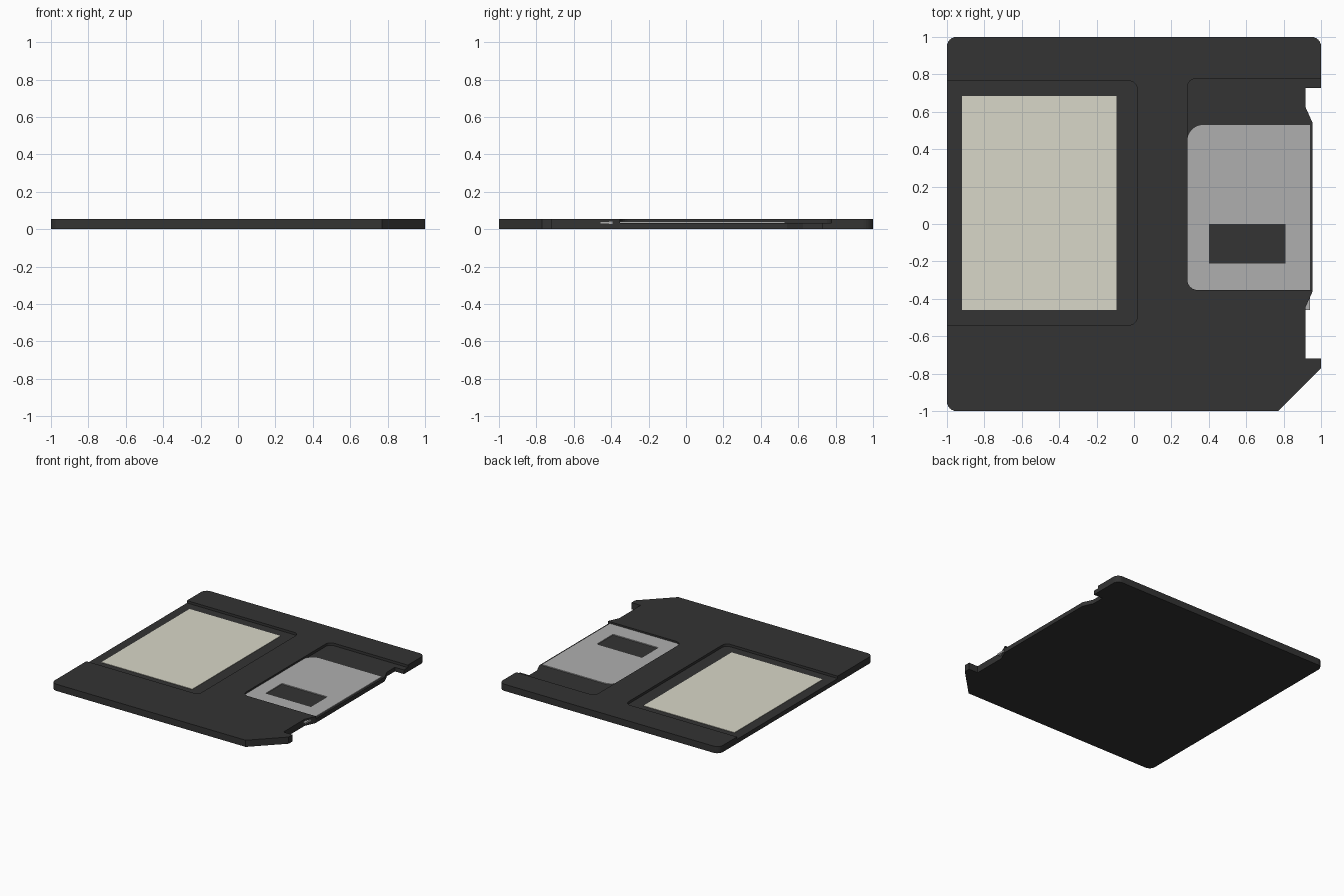
import bpy, bmesh, math
from mathutils import Vector

if "Cube" in bpy.data.objects:
    bpy.data.objects.remove(bpy.data.objects["Cube"])

def material(name, rgb):
    m = bpy.data.materials.new(name)
    m.diffuse_color = (*rgb, 1)
    m.use_nodes = True
    m.node_tree.nodes["Principled BSDF"].inputs["Base Color"].default_value = m.diffuse_color
    return m

DARK = material("dark_plastic", (0.033, 0.033, 0.033))
METAL = material("shutter_metal", (0.43, 0.43, 0.43))
PAPER = material("label_paper", (0.69, 0.68, 0.58))

def outline(points, steps=6):
    """Points are (x, y) or (x, y, radius) going counter-clockwise."""
    out = []
    for i, p in enumerate(points):
        c = Vector(p[:2])
        if len(p) < 3:
            out.append(c)
            continue
        u = (Vector(points[i - 1][:2]) - c).normalized() * p[2]
        v = (Vector(points[(i + 1) % len(points)][:2]) - c).normalized() * p[2]
        for k in range(steps + 1):
            a = math.pi / 2 * k / steps
            out.append(c + u * (1 - math.sin(a)) + v * (1 - math.cos(a)))
    return out

def prism(name, points, z0, z1, mat):
    bm = bmesh.new()
    face = bm.faces.new([bm.verts.new((p.x, p.y, z0)) for p in outline(points)])
    top = bmesh.ops.extrude_face_region(bm, geom=[face])["geom"]
    bmesh.ops.translate(bm, vec=(0, 0, z1 - z0),
                        verts=[g for g in top if isinstance(g, bmesh.types.BMVert)])
    bmesh.ops.recalc_face_normals(bm, faces=bm.faces)
    mesh = bpy.data.meshes.new(name)
    bm.to_mesh(mesh)
    bm.free()
    mesh.materials.append(mat)
    obj = bpy.data.objects.new(name, mesh)
    bpy.context.collection.objects.link(obj)
    return obj

def cut(obj, name, points, z0, z1):
    cutter = prism(name, points, z0, z1, obj.data.materials[0])
    cutter.hide_render = True
    mod = obj.modifiers.new(name, 'BOOLEAN')
    mod.operation, mod.solver, mod.object = 'DIFFERENCE', 'EXACT', cutter
    bpy.context.view_layer.objects.active = obj
    bpy.ops.object.modifier_apply(modifier=name)
    bpy.data.objects.remove(cutter)

# Disk case with clipped corner and notched shutter edge
case = prism("disk_case", [
    (-1, -1, 0.05), (0.77, -1), (1, -0.77), (1, -0.72), (0.917, -0.72),
    (0.917, -0.445), (0.955, -0.36), (0.955, 0.54), (0.917, 0.625),
    (0.917, 0.727), (1, 0.727), (1, 1, 0.05), (-1, 1, 0.05)], 0, 0.055, DARK)

# Shallow recesses for the label and the sliding shutter
cut(case, "label_recess", [(-1.1, -0.54), (0.018, -0.54, 0.045),
                           (0.018, 0.765, 0.045), (-1.1, 0.765)], 0.035, 0.1)
cut(case, "shutter_recess", [(0.285, -0.353, 0.055), (1.1, -0.353),
                             (1.1, 0.777), (0.285, 0.777, 0.045)], 0.034, 0.1)

# Paper label
prism("label", [(-0.92, -0.46), (-0.093, -0.46), (-0.093, 0.685), (-0.92, 0.685)],
      0.033, 0.038, PAPER)

# Metal shutter, its lower end sliding under the case
shutter = prism("shutter", [(0.285, -0.46), (0.94, -0.46), (0.94, 0.53),
                            (0.285, 0.53, 0.085)], 0.027, 0.041, METAL)
cut(shutter, "shutter_window", [(0.4, -0.21), (0.81, -0.21),
                                (0.81, 0), (0.4, 0)], 0, 0.1)
